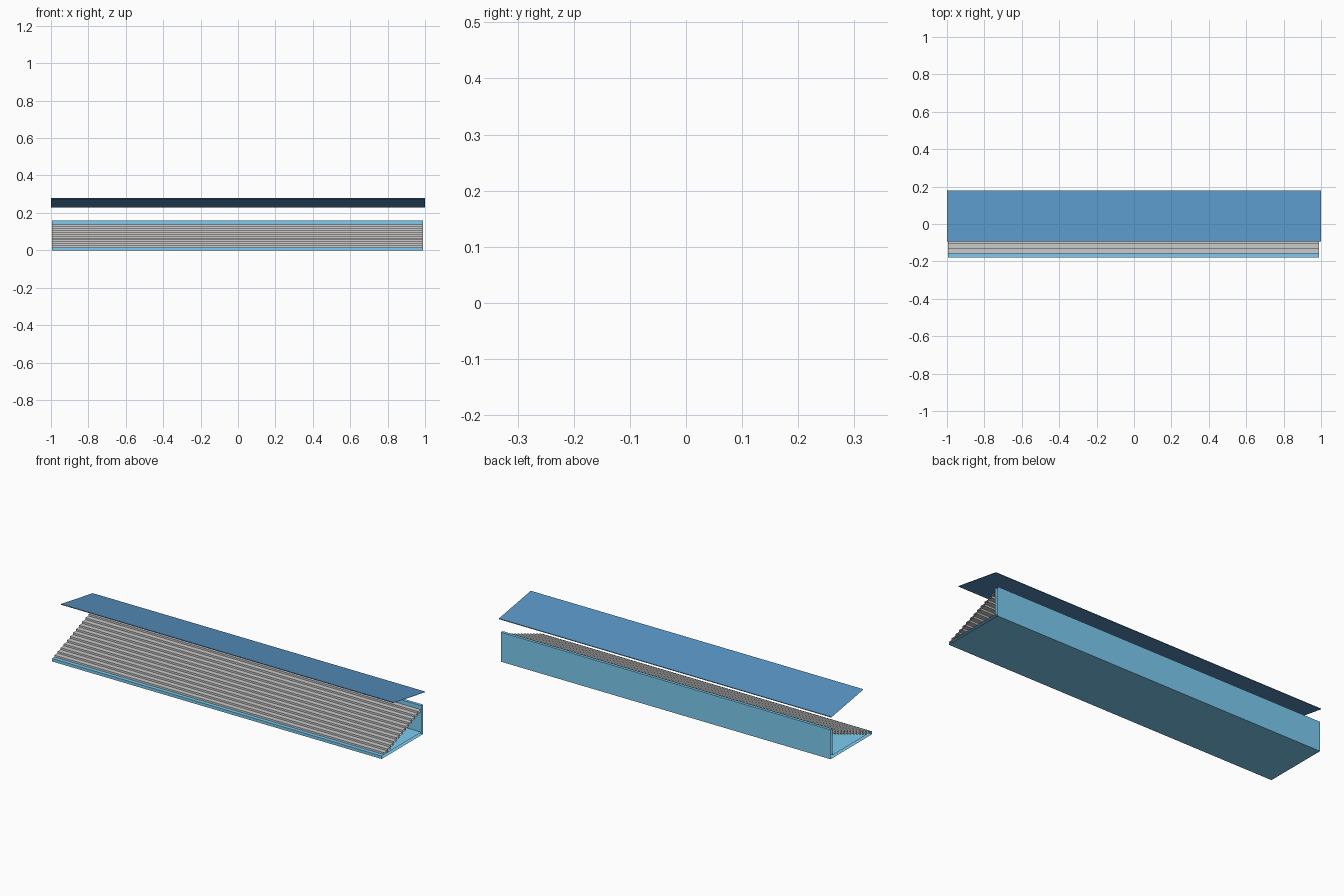
import bpy, bmesh

if "Cube" in bpy.data.objects:
    bpy.data.objects.remove(bpy.data.objects["Cube"])


def material(name, color):
    m = bpy.data.materials.new(name)
    m.diffuse_color = color
    m.use_nodes = True
    m.node_tree.nodes["Principled BSDF"].inputs["Base Color"].default_value = m.diffuse_color
    return m


def extrude_x(name, profiles, x0, x1, mat=None):
    """Sweep closed (y, z) profiles along x, leaving the ends open."""
    bm = bmesh.new()
    for profile in profiles:
        a = [bm.verts.new((x0, y, z)) for y, z in profile]
        b = [bm.verts.new((x1, y, z)) for y, z in profile]
        n = len(profile)
        for i in range(n):
            j = (i + 1) % n
            bm.faces.new((a[i], b[i], b[j], a[j]))
    me = bpy.data.meshes.new(name)
    bm.to_mesh(me)
    bm.free()
    ob = bpy.data.objects.new(name, me)
    bpy.context.collection.objects.link(ob)
    if mat:
        me.materials.append(mat)
    return ob


light_blue = material("light_blue", (0.2, 0.6, 0.87, 1))
navy = material("navy", (0.1, 0.3, 0.55, 1))

X0, X1 = -0.995, 0.99
T = 0.016

# L-shaped base: floor slab and back wall
extrude_x("base_and_back_wall", [[
    (-0.178, 0), (0.178, 0), (0.178, 0.16), (0.178 - T, 0.16),
    (0.178 - T, T), (-0.178, T)]], X0, X1, light_blue)

# Stepped seating: one slab per row
ROWS = 12
depth = (0.162 + 0.157) / ROWS
rise = (0.138 - T) / ROWS
rows = []
for i in range(ROWS):
    y, z = -0.157 + i * depth, T + i * rise
    rows.append([(y, z), (y + depth, z), (y + depth, z + rise), (y, z + rise)])
extrude_x("seating_rows", rows, X0, X1)

# Roof sheet, higher at the front
extrude_x("roof", [[(-0.094, 0.275), (0.18, 0.229), (0.18, 0.233),
                    (-0.094, 0.279)]], -1, 1, navy)
